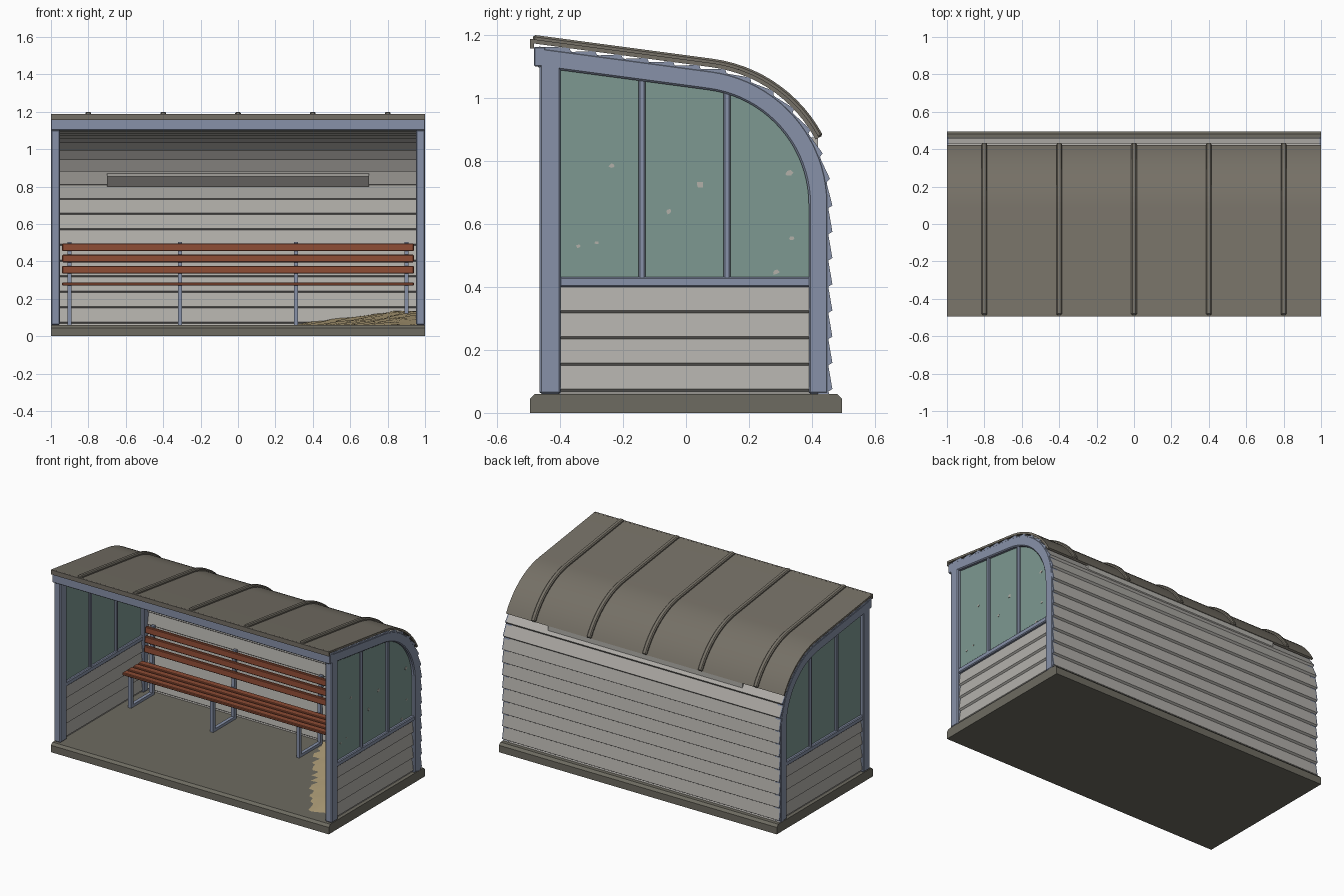
import bpy, bmesh, math, random

if "Cube" in bpy.data.objects:
    bpy.data.objects.remove(bpy.data.objects["Cube"])

random.seed(4)


def mat(name, r, g, b):
    m = bpy.data.materials.new(name)
    lin = [c / 12.92 if c <= 0.04045 else ((c + 0.055) / 1.055) ** 2.4 for c in (r, g, b)]
    m.diffuse_color = (*lin, 1)
    m.use_nodes = True
    m.node_tree.nodes["Principled BSDF"].inputs["Base Color"].default_value = m.diffuse_color
    return m


BLUE = mat("slate blue paint", 0.53, 0.57, 0.66)
BOARD = mat("pale grey boards", 0.70, 0.69, 0.67)
ROOF = mat("roof metal", 0.46, 0.44, 0.40)
STONE = mat("concrete", 0.43, 0.42, 0.38)
GLASS = mat("green glass", 0.49, 0.60, 0.57)
WOOD = mat("red brown wood", 0.54, 0.29, 0.20)
SAND = mat("sand", 0.70, 0.63, 0.48)
CHIP = mat("pale chips", 0.70, 0.69, 0.66)


def finish(bm, name, m, bevel=0.0, smooth=None):
    bmesh.ops.recalc_face_normals(bm, faces=bm.faces)
    me = bpy.data.meshes.new(name)
    bm.to_mesh(me)
    bm.free()
    me.materials.append(m)
    if smooth:
        me.polygons.foreach_set("use_smooth", [True] * len(me.polygons))
        me.set_sharp_from_angle(angle=math.radians(smooth))
    ob = bpy.data.objects.new(name, me)
    bpy.context.collection.objects.link(ob)
    if bevel:
        mod = ob.modifiers.new("bevel", 'BEVEL')
        mod.width = bevel
        mod.segments = 1
        mod.limit_method = 'ANGLE'
        mod.angle_limit = math.radians(40)
    return ob


def prism(name, pts, a0, a1, m, axis='x', bevel=0.0, smooth=None):
    """Extrude a closed profile: (y, z) along x, or (x, z) along y."""
    bm = bmesh.new()
    put = (lambda p, a: (a, p[0], p[1])) if axis == 'x' else (lambda p, a: (p[0], a, p[1]))
    lo = [bm.verts.new(put(p, a0)) for p in pts]
    hi = [bm.verts.new(put(p, a1)) for p in pts]
    bm.faces.new(lo)
    bm.faces.new(hi[::-1])
    n = len(pts)
    for i in range(n):
        j = (i + 1) % n
        bm.faces.new((lo[i], hi[i], hi[j], lo[j]))
    return finish(bm, name, m, bevel, smooth)


def box(name, x0, x1, y0, y1, z0, z1, m, bevel=0.0):
    return prism(name, [(y0, z0), (y1, z0), (y1, z1), (y0, z1)], min(x0, x1), max(x0, x1), m, bevel=bevel)


# Guide curve: up the back wall, round the bend, forward along the roof
R, CY, CZ, TILT = 0.432, 0.023, 0.662, math.radians(7.6)
ARC = math.pi / 2 - TILT
L1 = CZ - 0.06
L2 = L1 + R * ARC
END = 1.775


def P(s, off=0.0):
    if s <= L1:
        return (CY + R + off, 0.06 + s)
    a = min((s - L1) / R, ARC)
    y, z = CY + (R + off) * math.cos(a), CZ + (R + off) * math.sin(a)
    if s > L2:
        y -= (s - L2) * math.cos(TILT)
        z += (s - L2) * math.sin(TILT)
    return (y, z)


def run(s0, s1, off, n=20):
    """Points on the offset guide curve, with the bend finely divided."""
    mid = [L1 + (L2 - L1) * i / n for i in range(n + 1)]
    return [P(s, off) for s in [s0] + [s for s in mid if s0 < s < s1] + [s1]]


# Base slab
prism("base_slab", [(-.495, 0), (.495, 0), (.495, .045), (.48, .06), (-.48, .06), (-.495, .045)], -1, 1, STONE)

# Lapped board shell for back wall and ceiling
PITCH = 0.0832
outer, inner = [P(0, 0)], [P(0, -.016)]
s = 0.008
while s < END - 0.02:
    e = min(s + PITCH, END)
    outer += [P(s, -.003), P(s + .008, .010)]
    inner += [P(s, -.014), P(s + .008, -.026)]
    s = e
outer.append(P(END, 0))
inner.append(P(END, -.016))
prism("lapped_wall_and_ceiling", outer + inner[::-1], -.992, .992, BOARD)

# Roof sheet, its front lip and the raised ribs
S0 = L1 + R * math.radians(28)
prism("roof_sheet", run(S0, 1.80, .008) + run(S0, 1.80, .021)[::-1], -1, 1, ROOF, smooth=25)
box("roof_front_lip", -1, 1, -.495, -.483, 1.157, 1.187, ROOF)
for x in (-.8, -.4, 0, .4, .8):
    prism("roof_rib", run(S0, 1.798, .015) + run(S0, 1.798, .035)[::-1], x - .015, x + .015, ROOF, bevel=.006)

# Front header
box("front_header", -1, 1, -.483, -.445, 1.10, 1.163, BLUE, bevel=.004)

# Side walls, mirrored left and right
lap = [(0.975, .055)]
left = []
for k in range(4):
    z = .068 + k * PITCH
    lap += [(.979, z), (.990, z + .008)]
    left += [(.971, z), (.960, z + .008)]
lap.append((.979, .405))
left.append((.971, .405))
for sx in (-1, 1):
    side = "right" if sx > 0 else "left"

    def span(a, b):
        return sorted((sx * a, sx * b))

    # arched frame, plus a thin cap covering the board ends
    prism(side + "_arch_frame", run(0, END, -.002) + run(0, END, -.065)[::-1], *span(.952, 1.0), BLUE, bevel=.006)
    prism(side + "_board_end_cap", outer + run(0, END, -.035)[::-1], *span(.991, .9985), BLUE)
    box(side + "_front_post", *span(.952, 1.0), -.465, -.398, .06, 1.11, BLUE, bevel=.006)
    box(side + "_sill_rail", *span(.956, .996), -.402, .395, .40, .432, BLUE, bevel=.005)
    for y in (-.14, .13):
        top = 1.06 if y < 0 else 1.02
        box(side + "_mullion", *span(.958, .994), y - .011, y + .011, .42, top, BLUE, bevel=.005)
    # glass follows the inside of the arch
    pane = run(.36, 1.72, -.055) + [(-.41, .42)]
    prism(side + "_glass", pane, *span(.971, .979), GLASS)
    # lower lapped boards
    prism(side + "_lower_boards", [(sx * x, z) for x, z in lap + left[::-1]], -.41, .40, BOARD, axis='y')

# Chips on the right-hand glass
for y, z, r in ((-.235, .785, .012), (.045, .725, .014), (-.055, .64, .012), (.328, .76, .015),
                (.335, .555, .011), (-.343, .53, .009), (-.283, .54, .007), (.285, .447, .012)):
    pts = []
    for i in range(6):
        a = i * math.pi / 3 + random.uniform(-.3, .3)
        q = r * random.uniform(.6, 1.1)
        pts.append((y + q * math.cos(a), z + .8 * q * math.sin(a)))
    prism("glass_chip", pts, .977, .981, CHIP)

# Angled ledge on the back wall
prism("wall_ledge", [(.42, .80), (.395, .80), (.345, .855), (.40, .875), (.42, .875)], -.7, .7, BOARD)

# Bench: steel supports
for x in (-.9, -.31, .31, .9):
    a, b = x - .011, x + .011
    box("bench_front_leg", a, b, .172, .194, .058, .272, BLUE)
    box("bench_foot_bar", a, b, .172, .41, .058, .078, BLUE)
    box("bench_seat_bar", a, b, .172, .41, .250, .272, BLUE)
    prism("bench_back_upright", [(.388, .058), (.41, .058), (.41, .27), (.422, .505), (.402, .505), (.388, .27)],
          a, b, BLUE)
# Bench: wooden slats
for i in range(4):
    y = .150 + i * .054
    box("seat_slat", -.94, .94, y, y + .045, .270, .288, WOOD, bevel=.004)
for i in range(3):
    z, y = .335 + i * .060, .372 + i * .006
    prism("backrest_slat", [(y, z), (y + .020, z), (y + .024, z + .041), (y + .004, z + .041)],
          -.94, .94, WOOD, bevel=.004)

# Sand drift in the right back corner, sinking below the floor at its edge
bm = bmesh.new()
N = 16
grid = []
for i in range(N + 1):
    row = []
    for j in range(N + 1):
        x, y = .24 + .73 * i / N, -.42 + .86 * j / N
        f = min(.85 * (x - .3) + .526 * (y - .40), .8 * (y + .38))
        z = .06 + .15 * f + random.uniform(-.004, .004)
        row.append(bm.verts.new((x, y, min(max(z, .045), .135))))
    grid.append(row)
for i in range(N):
    for j in range(N):
        bm.faces.new((grid[i][j], grid[i + 1][j], grid[i + 1][j + 1], grid[i][j + 1]))
finish(bm, "sand_drift", SAND, smooth=40)
